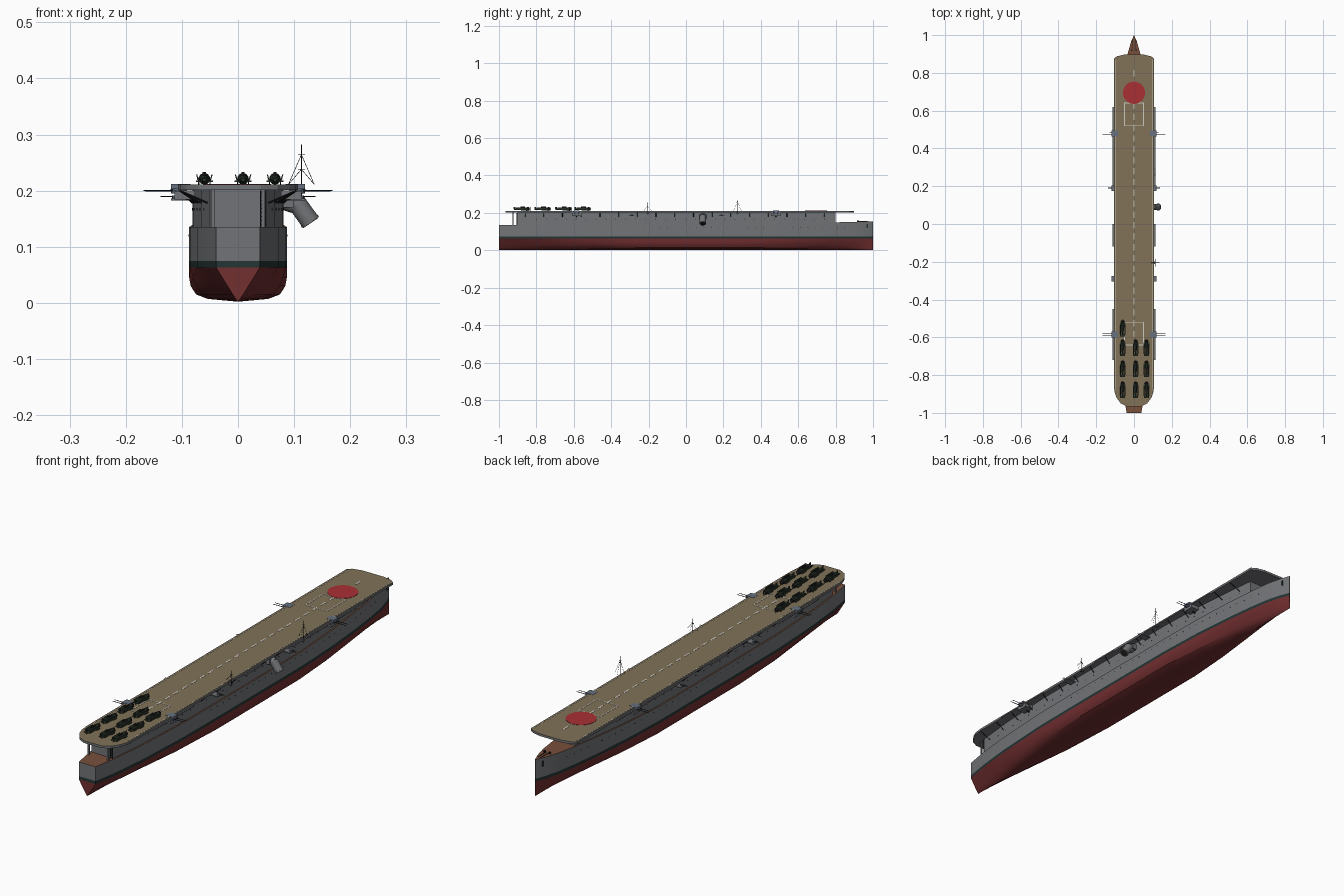
import bpy, bmesh, math
from mathutils import Vector, Matrix

if "Cube" in bpy.data.objects:
    bpy.data.objects.remove(bpy.data.objects["Cube"])

COLOURS = {
    "grey_paint": (0.17, 0.175, 0.185), "red_hull": (0.17, 0.028, 0.03),
    "dark_band": (0.018, 0.035, 0.035), "tan_deck": (0.22, 0.17, 0.095),
    "brown_wood": (0.19, 0.08, 0.045), "white_line": (0.62, 0.6, 0.53),
    "red_disc": (0.4, 0.03, 0.035), "dark_green": (0.03, 0.045, 0.03),
    "black_metal": (0.015, 0.015, 0.015), "blue_grey": (0.13, 0.16, 0.21)}
NAMES = list(COLOURS)
MATS = []
for name, rgb in COLOURS.items():
    m = bpy.data.materials.new(name)
    m.use_nodes = True
    m.diffuse_color = (*rgb, 1)
    m.node_tree.nodes["Principled BSDF"].inputs["Base Color"].default_value = (*rgb, 1)
    MATS.append(m)


class Part:
    """Gathers shapes into one named object."""
    def __init__(self):
        self.bm = bmesh.new()

    def paint(self, verts, col):
        for f in {f for v in verts for f in v.link_faces}:
            f.material_index = NAMES.index(col)

    def box(self, centre, size, col, turn=None):
        mat = Matrix.Translation(centre) @ (turn or Matrix()) @ Matrix.Diagonal((*size, 1))
        self.paint(bmesh.ops.create_cube(self.bm, size=1, matrix=mat)["verts"], col)

    def rod(self, a, b, r, col, r2=None, sides=8):
        a, b = Vector(a), Vector(b)
        d = b - a
        mat = Matrix.Translation((a + b) / 2) @ d.to_track_quat("Z", "Y").to_matrix().to_4x4()
        self.paint(bmesh.ops.create_cone(self.bm, cap_ends=True, segments=sides, radius1=r,
                   radius2=r if r2 is None else r2, depth=d.length, matrix=mat)["verts"], col)

    def prism(self, outline, z0, z1, side, top, bottom=None):
        """Extrude an outline; z1 may be a function of y."""
        zt = z1 if callable(z1) else lambda y: z1
        lo = [self.bm.verts.new((x, y, z0)) for x, y in outline]
        hi = [self.bm.verts.new((x, y, zt(y))) for x, y in outline]
        n = len(lo)
        faces = [(lo[::-1], bottom or side), (hi, top)]
        faces += [((lo[i], lo[(i + 1) % n], hi[(i + 1) % n], hi[i]), side) for i in range(n)]
        for vs, col in faces:
            self.bm.faces.new(vs).material_index = NAMES.index(col)

    def done(self, name, smooth=None):
        bmesh.ops.recalc_face_normals(self.bm, faces=self.bm.faces)
        mesh = bpy.data.meshes.new(name)
        self.bm.to_mesh(mesh)
        self.bm.free()
        used = sorted({p.material_index for p in mesh.polygons})
        remap = [used.index(p.material_index) for p in mesh.polygons]
        for i in used:
            mesh.materials.append(MATS[i])
        mesh.polygons.foreach_set("material_index", remap)
        ob = bpy.data.objects.new(name, mesh)
        bpy.context.collection.objects.link(ob)
        if smooth:
            bpy.ops.object.select_all(action="DESELECT")
            ob.select_set(True)
            bpy.context.view_layer.objects.active = ob
            bpy.ops.object.shade_smooth_by_angle(angle=math.radians(smooth))


# Hull stations: y, half width, sharpness of the section
STATIONS = [(-1, .039, 1), (-.9, .056, .85), (-.75, .072, .6), (-.5, .085, .2), (-.25, .087, 0),
            (.3, .087, 0), (.5, .079, .15), (.68, .064, .4), (.8, .05, .6), (.9, .034, .8),
            (.96, .017, .9), (1, .001, 1)]
LEVELS = [(.002, 0, 0), (.007, .62, .1), (.015, .86, .24), (.03, .97, .48), (.045, 1, .72),
          (.063, 1, 1), (.075, 1, 1)]


def half_width(y):
    for (y0, w0, _), (y1, w1, _) in zip(STATIONS, STATIONS[1:]):
        if y <= y1:
            return w0 + (w1 - w0) * (y - y0) / (y1 - y0)


def sheer(y):
    return .135 + .02 * max(0, (y - .3) / .7)


hull = Part()
rings = []
for y, w, sharp in STATIONS:
    side = [(w * (full + (vee - full) * sharp), z) for z, full, vee in LEVELS] + [(w, sheer(y))]
    pts = [(-x, z) for x, z in side[:0:-1]] + side
    rings.append([hull.bm.verts.new((x, y, z)) for x, z in pts])
for r0, r1 in zip(rings, rings[1:]):
    n = len(r0)
    for i in range(n):
        f = hull.bm.faces.new((r0[i], r0[(i + 1) % n], r1[(i + 1) % n], r1[i]))
        z = f.calc_center_median().z
        col = "brown_wood" if i == n - 1 else "red_hull" if z < .063 else "dark_band" if z < .075 else "grey_paint"
        f.material_index = NAMES.index(col)
# Transom and stem are closed strip by strip so that the bands run round the ends
for ring in (rings[0], rings[-1]):
    for i in range(len(ring) // 2):
        vs = list(dict.fromkeys((ring[i], ring[i + 1], ring[-2 - i], ring[-1 - i])))
        z = sum(v.co.z for v in vs) / len(vs)
        f = hull.bm.faces.new(vs)
        f.material_index = NAMES.index("red_hull" if z < .063 else "dark_band" if z < .075 else "grey_paint")
hull.done("hull", 25)

# Hangar block set inside the hull edge
hangar = Part()
ys = [-.9, -.75, -.5, -.25, .3, .5, .68, .8]
right = [(max(half_width(y) - .006, .05 if y < 0 else .045), y) for y in ys]
hangar.prism(right + [(-x, y) for x, y in right[::-1]], .13, .203, "grey_paint", "grey_paint")
for sx in (-1, 1):
    hangar.box((sx * .045, -.925, .168), (.006, .006, .07), "grey_paint")
for x in (.04, .049):
    hangar.box((x, -.903, .167), (.0015, .004, .066), "black_metal")
for i in range(9):
    hangar.box((.0445, -.903, .14 + i * .007), (.009, .003, .0015), "black_metal")
hangar.done("hangar")

# Flight deck with rounded corners and a coaming
deck = Part()
half = [(.04, -.965), (.07, -.95), (.092, -.92), (.103, -.89), (.107, -.85),
        (.107, .875), (.09, .888), (.05, .897)]
outline = half + [(-x, y) for x, y in half[::-1]]
deck.prism(outline, .201, .2105, "grey_paint", "tan_deck")
deck.done("flight_deck")

# Painted markings as thin plates
marks = Part()
Z = .2108
for i in range(26):
    marks.box((0, -.64 + i * .0575, Z), (.007, .034, .001), "white_line")
for yc in (.58, -.58):
    for s in (-1, 1):
        marks.box((s * .05, yc, Z), (.004, .124, .001), "white_line")
        marks.box((0, yc + s * .06, Z), (.104, .004, .001), "white_line")
for s in (-1, 1):
    marks.box((s * .1, 0, Z), (.0025, 1.74, .001), "white_line")
marks.rod((0, .695, .2105), (0, .695, .2118), .059, "red_disc", sides=40)
marks.done("deck_markings")

# Deck brackets, catwalks and portholes on both flanks
flank = Part()
for s in (-1, 1):
    for i in range(17):
        y = -.86 + i * .1
        w = half_width(y) - .006
        flank.rod((s * w, y, .178), (s * .104, y, .2), .0018, "black_metal", sides=4)
    for y0, y1 in ((-.72, -.45), (-.12, .0), (.2, .62)):
        flank.box((s * .109, (y0 + y1) / 2, .2), (.007, y1 - y0, .003), "grey_paint")
    for z, y0, y1, inset in ((.167, -.8, .74, .006), (.12, -.3, .85, 0)):
        for i in range(30):
            y = y0 + (y1 - y0) * i / 29
            w = half_width(y) - inset
            flank.rod((s * (w - .004), y, z), (s * (w + .0008), y, z), .0022, "black_metal", sides=6)
    # Anchor
    flank.box((s * .014, .968, .13), (.006, .008, .022), "dark_band")
flank.done("flank_details")

# Gun sponsons: twin heavy mounts and light mounts
guns = Part()
for s in (-1, 1):
    for y in (.48, -.585):
        guns.box((s * .095, y, .192), (.036, .05, .016), "grey_paint")
        guns.rod((s * .105, y, .195), (s * .105, y, .207), .014, "blue_grey", sides=12)
        guns.box((s * .102, y, .207), (.034, .032, .009), "blue_grey")
        guns.rod((s * .062, y, .178), (s * .1, y, .19), .004, "black_metal", sides=6)
        for dy in (-.007, .007):
            guns.rod((s * .115, y + dy, .2), (s * .168, y + dy, .2), .0016, "black_metal", .0011, 6)
    for y in (.19, -.29):
        guns.box((s * .102, y, .184), (.034, .03, .004), "grey_paint")
        guns.rod((s * .112, y, .184), (s * .112, y, .191), .006, "blue_grey")
        for dy in (-.004, .004):
            guns.rod((s * .112, y + dy, .189), (s * .138, y + dy, .189), .001, "black_metal", sides=5)
guns.done("deck_guns")

# Down-turned funnel on the left side
funnel = Part()
F = .09
funnel.box((.086, F, .181), (.026, .042, .022), "grey_paint")
funnel.rod((.083, F, .182), (.106, F, .175), .017, "grey_paint", sides=20)
funnel.rod((.102, F, .182), (.13, F, .143), .017, "grey_paint", sides=20)
funnel.rod((.127, F, .147), (.129, F, .144), .0182, "grey_paint", sides=20)
funnel.rod((.13, F, .143), (.1304, F, .1424), .0145, "black_metal", sides=20)
funnel.done("funnel", 30)

# Wireless masts with stays
masts = Part()
for y, top in ((.275, .282), (-.205, .256)):
    masts.rod((.113, y, .19), (.113, y, top), .0014, "black_metal", .0009, 6)
    masts.box((.108, y, .196), (.014, .012, .004), "grey_paint")
    masts.box((.113, y, top - .018), (.012, .0012, .0012), "black_metal")
    for dx, dy in ((-.023, 0), (.023, 0), (0, .02), (0, -.02)):
        masts.rod((.113, y, top - .018), (.113 + dx, y + dy, .211), .0005, "black_metal", sides=4)
masts.done("masts")

# Bow deck fittings
fittings = Part()
for s in (-1, 1):
    fittings.rod((s * .012, .92, .15), (s * .012, .92, .159), .005, "black_metal")
    fittings.box((s * .006, .95, .1545), (.002, .05, .002), "black_metal")
fittings.done("bow_fittings")

# Parked aircraft with wings folded back along the body
planes = Part()
spots = [(x, y) for y in (-.877, -.766, -.655) for x in (-.06, .009, .066)] + [(-.06, -.552)]
for x, y in spots:
    planes.rod((x, y - .043, .219), (x, y + .012, .221), .003, "dark_green", .008)
    planes.rod((x, y + .012, .221), (x, y + .034, .221), .008, "dark_green", .0095, 10)
    planes.rod((x, y + .03, .221), (x, y + .041, .221), .0105, "black_metal", .008, 10)
    planes.rod((x, y + .041, .221), (x, y + .046, .221), .003, "grey_paint", .0005, 6)
    planes.box((x, y + .044, .221), (.002, .001, .023), "black_metal")
    planes.box((x, y + .004, .23), (.006, .026, .006), "black_metal")
    planes.box((x, y + .016, .217), (.03, .024, .0025), "dark_green")
    planes.box((x, y - .038, .221), (.026, .011, .0015), "dark_green")
    planes.box((x, y - .04, .226), (.0015, .01, .012), "dark_green")
    for s in (-1, 1):
        planes.box((x + s * .012, y - .008, .223), (.002, .05, .012), "dark_green",
                   Matrix.Rotation(s * .3, 4, "Y"))
        planes.rod((x + s * .009, y + .024, .214), (x + s * .011, y + .024, .214), .0035, "black_metal")
        planes.box((x + s * .01, y + .024, .216), (.0015, .003, .006), "grey_paint")
planes.done("parked_aircraft")
